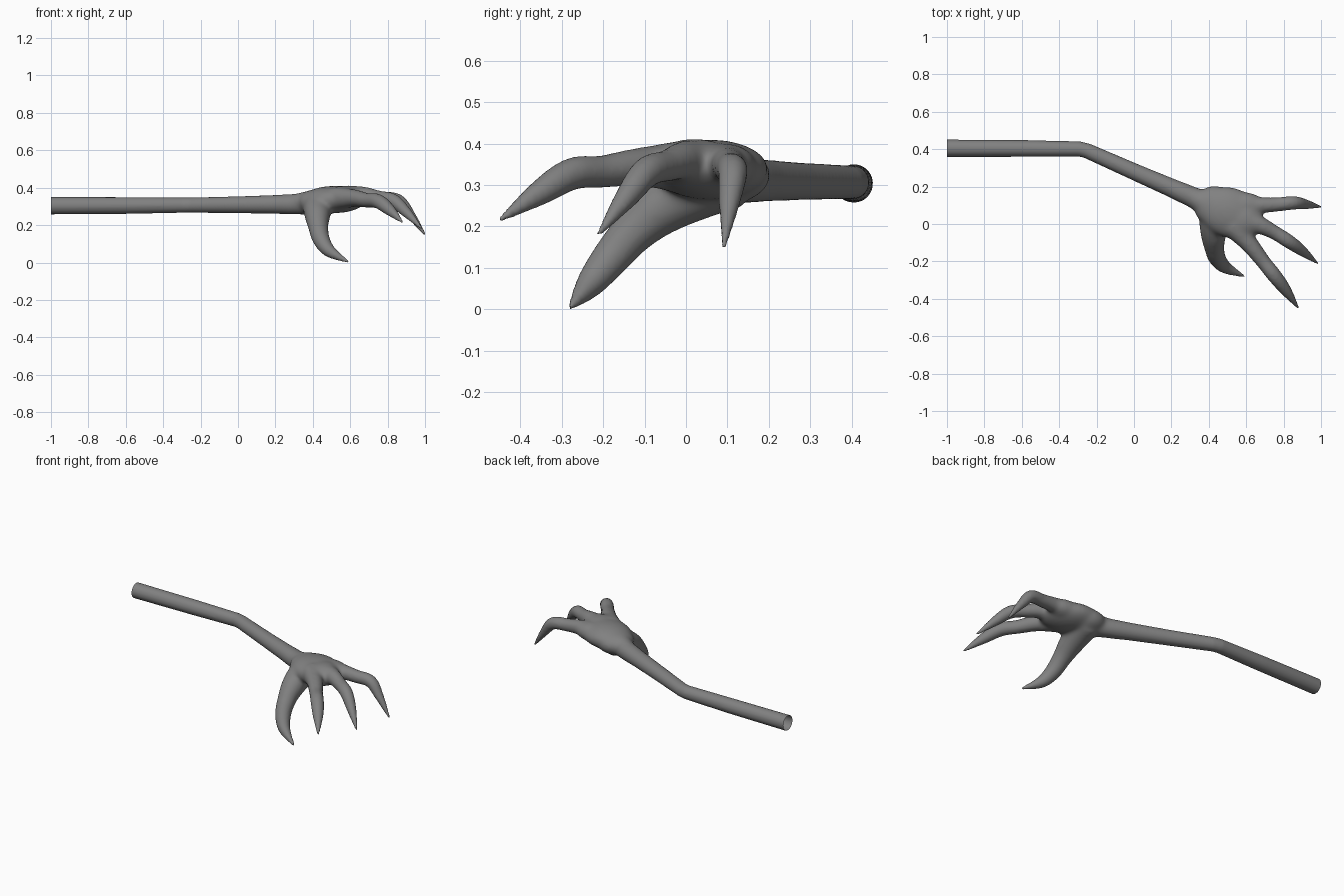
import bpy, bmesh, math
from mathutils import Vector, Matrix

if "Cube" in bpy.data.objects:
    bpy.data.objects.remove(bpy.data.objects["Cube"])

bm = bmesh.new()

def spline(p, steps):
    """Catmull-Rom through (x, y, z, radius) points."""
    p = [Vector(q) for q in p]
    p = [2 * p[0] - p[1]] + p + [2 * p[-1] - p[-2]]
    out = []
    for i in range(1, len(p) - 2):
        a, b, c, d = p[i - 1:i + 3]
        for s in range(steps):
            t = s / steps
            out.append(0.5 * (2 * b + (c - a) * t + (2 * a - 5 * b + 4 * c - d) * t * t
                              + (3 * b - a - 3 * c + d) * t ** 3))
    return out + [p[-2]]

def tube(points, steps=5, sides=20):
    """Closed round tube of varying radius."""
    path = spline(points, steps) if steps > 1 else [Vector(q) for q in points]
    rings = []
    for i, q in enumerate(path):
        t = (path[min(i + 1, len(path) - 1)] - path[max(i - 1, 0)]).to_3d().normalized()
        u = t.cross(Vector((0, 0, 1))).normalized()
        v = u.cross(t)
        rings.append([bm.verts.new(q.to_3d() + q.w * (math.cos(a) * u + math.sin(a) * v))
                      for a in (2 * math.pi * k / sides for k in range(sides))])
    for r, s in zip(rings, rings[1:]):
        for k in range(sides):
            j = (k + 1) % sides
            bm.faces.new((r[k], r[j], s[j], s[k]))
    bm.faces.new(rings[0])
    bm.faces.new(rings[-1])

def blob(centre, size, yaw=0):
    m = (Matrix.Translation(centre) @ Matrix.Rotation(math.radians(yaw), 4, 'Z')
         @ Matrix.Diagonal((*size, 1)))
    bmesh.ops.create_uvsphere(bm, u_segments=32, v_segments=16, radius=1, matrix=m)

# Arm with bent elbow
tube([(-1.03, .405, .305, .047), (-.6, .404, .306, .045), (-.29, .401, .308, .041),
      (-.25, .391, .308, .041), (0, .28, .31, .045), (.2, .193, .312, .050),
      (.31, .145, .313, .056), (.42, .09, .325, .07)], steps=1, sides=28)

# Palm, heel and knuckle mass
blob((.515, .06, .338), (.175, .135, .073), -20)
blob((.43, .095, .325), (.11, .11, .070), -20)
blob((.59, .02, .348), (.10, .10, .066), -35)
blob((.60, .10, .345), (.10, .07, .056), -5)

# Three clawed fingers and the thumb
tube([(.54, .10, .345, .055), (.66, .10, .350, .046), (.76, .104, .343, .038),
      (.855, .113, .332, .036), (.92, .105, .260, .026), (1.003, .091, .147, .006)])
tube([(.54, .05, .35, .06), (.66, 0, .360, .050), (.75, -.045, .348, .038),
      (.83, -.095, .332, .037), (.90, -.145, .270, .028), (.985, -.213, .180, .006)])
tube([(.53, -.01, .345, .065), (.62, -.11, .345, .048), (.69, -.20, .334, .039),
      (.75, -.275, .328, .039), (.81, -.352, .283, .031), (.881, -.453, .215, .006)])
tube([(.43, .12, .32, .075), (.425, .03, .295, .078), (.425, -.055, .250, .069),
      (.430, -.125, .190, .054), (.445, -.182, .125, .046), (.49, -.232, .062, .034),
      (.592, -.281, .003, .006)])

bmesh.ops.recalc_face_normals(bm, faces=bm.faces)
mesh = bpy.data.meshes.new("clawed_arm")
bm.to_mesh(mesh)
bm.free()
arm = bpy.data.objects.new("clawed_arm", mesh)
bpy.context.collection.objects.link(arm)
bpy.context.view_layer.objects.active = arm
arm.select_set(True)

# Fuse the parts into one skin
remesh = arm.modifiers.new("fuse", 'REMESH')
remesh.mode = 'VOXEL'
remesh.voxel_size = .008
bpy.ops.object.modifier_apply(modifier="fuse")

# Soften everything lightly, and the palm joints strongly
palm = arm.vertex_groups.new(name="palm")
for v in arm.data.vertices:
    d = (v.co - Vector((.50, .05, .33))).length
    palm.add([v.index], max(0, min(1, (.27 - d) / .08)), 'REPLACE')
for name, group, count in (("soften_palm", "palm", 30), ("soften", "", 6)):
    smooth = arm.modifiers.new(name, 'SMOOTH')
    smooth.factor = .5
    smooth.iterations = count
    smooth.vertex_group = group
    bpy.ops.object.modifier_apply(modifier=name)

# Open cut end of the arm
bm = bmesh.new()
bm.from_mesh(arm.data)
bmesh.ops.bisect_plane(bm, geom=bm.verts[:] + bm.edges[:] + bm.faces[:],
                       plane_co=(-1, 0, 0), plane_no=(-1, 0, 0), clear_outer=True)
low = min(v.co.z for v in bm.verts)
bmesh.ops.translate(bm, verts=bm.verts, vec=(0, 0, -low))
bm.to_mesh(arm.data)
bm.free()
bpy.ops.object.shade_smooth()

# Dark grey skin
skin = bpy.data.materials.new("dark_grey")
skin.diffuse_color = (.22, .22, .22, 1)
skin.use_nodes = True
skin.node_tree.nodes["Principled BSDF"].inputs["Base Color"].default_value = skin.diffuse_color
arm.data.materials.clear()
arm.data.materials.append(skin)
